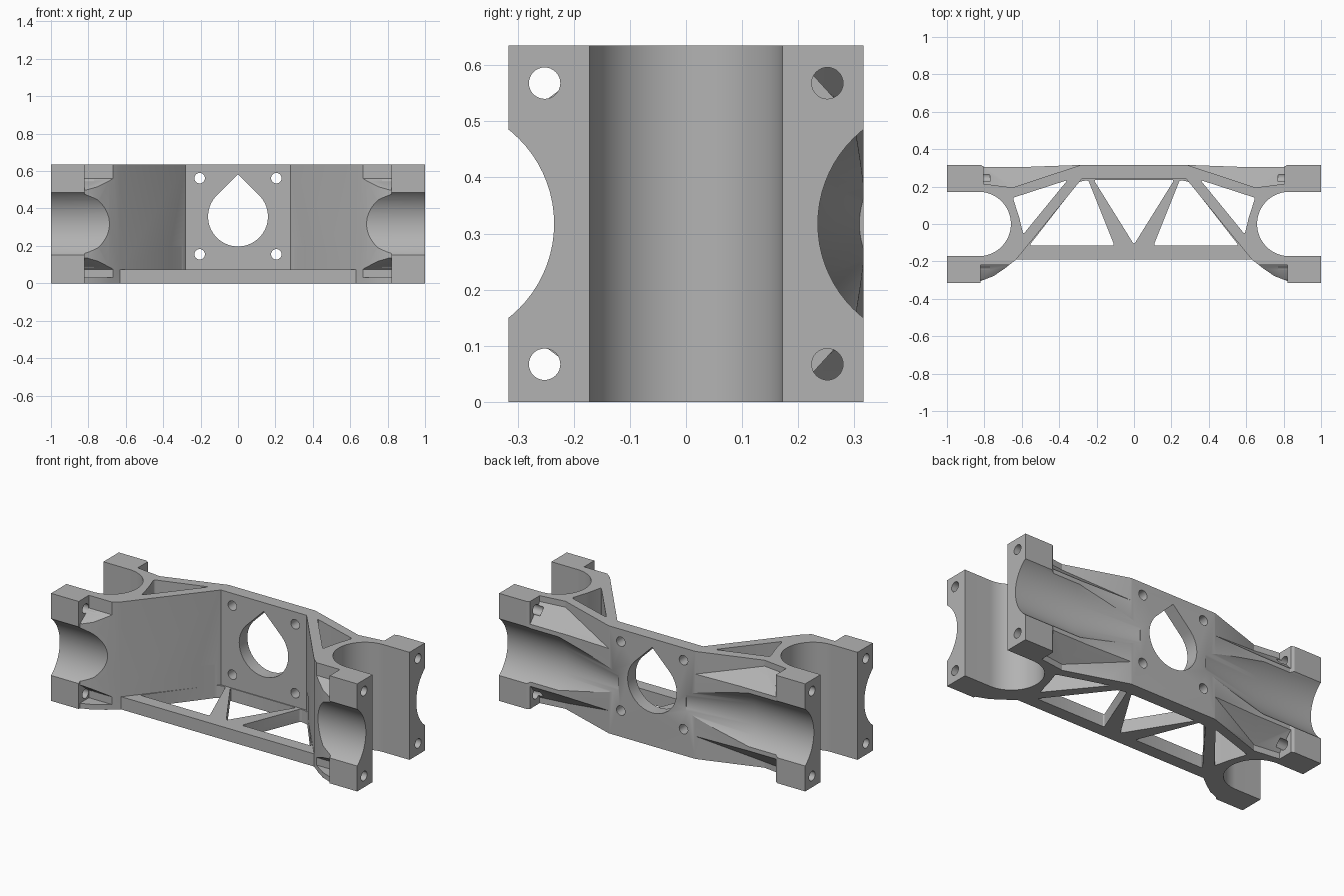
import bpy, bmesh, math
from mathutils import Vector

if "Cube" in bpy.data.objects:
    bpy.data.objects.remove(bpy.data.objects["Cube"], do_unlink=True)

H = 0.635
MID = H / 2

# Single flat grey
grey = bpy.data.materials.new("light_grey")
grey.use_nodes = True
grey.diffuse_color = (0.45, 0.45, 0.45, 1)
grey.node_tree.nodes["Principled BSDF"].inputs["Base Color"].default_value = (0.45, 0.45, 0.45, 1)


def finish(name, bm):
    bmesh.ops.recalc_face_normals(bm, faces=bm.faces)
    mesh = bpy.data.meshes.new(name)
    bm.to_mesh(mesh)
    bm.free()
    mesh.materials.append(grey)
    obj = bpy.data.objects.new(name, mesh)
    bpy.context.collection.objects.link(obj)
    return obj


def prism(name, points, lo, hi, axis="Z", fillet=0):
    """Extrude a 2D outline along an axis, optionally rounding its corners."""
    place = {"Z": lambda u, v, w: (u, v, w),
             "Y": lambda u, v, w: (u, w, v),
             "X": lambda u, v, w: (w, u, v)}[axis]
    bm = bmesh.new()
    a = [bm.verts.new(place(u, v, lo)) for u, v in points]
    b = [bm.verts.new(place(u, v, hi)) for u, v in points]
    bm.faces.new(a)
    bm.faces.new(b)
    n = len(points)
    for i in range(n):
        j = (i + 1) % n
        bm.faces.new((a[i], a[j], b[j], b[i]))
    if fillet:
        edges = [bm.edges.get((p, q)) for p, q in zip(a, b)]
        bmesh.ops.bevel(bm, geom=edges, offset=fillet, offset_type='OFFSET',
                        segments=4, profile=0.5, affect='EDGES')
    return finish(name, bm)


def hull(name, points):
    bm = bmesh.new()
    for p in points:
        bm.verts.new(p)
    bmesh.ops.convex_hull(bm, input=bm.verts)
    bmesh.ops.dissolve_limit(bm, angle_limit=0.002, verts=bm.verts, edges=bm.edges)
    return finish(name, bm)


def arc(cx, cy, r, start, end, steps):
    angles = [math.radians(start + (end - start) * i / steps) for i in range(steps + 1)]
    return [(cx + r * math.cos(t), cy + r * math.sin(t)) for t in angles]


def circle(cx, cy, r, n=32):
    return arc(cx, cy, r, 0, 360, n)[:-1]


def flip(points, s):
    return [(s * p[0], *p[1:]) for p in points]


# Full-height body, mirrored from its left half outline
half = [(.63, -.19), (.69, -.237), (.75, -.278), (.82, -.305), (.82, -.316), (1, -.316),
        (1, .316), (.82, .316), (.80, .305), (.58, .305), (.28, .316)]
body = prism("suspension_bracket", half + flip(half, -1)[::-1], 0, H)
cutters = []

# Front cavity above the truss floor
cavity = [(.28, .24), (.63, -.19), (.63, -.40)]
cutters.append(prism("front_cavity", cavity + flip(cavity, -1)[::-1], .075, 1))

# Teardrop opening in the centre plate
tear = arc(0, .357, .16, 45, -225, 48) + [(0, .357 + .16 * math.sqrt(2))]
cutters.append(prism("teardrop_hole", tear, .15, .45, "Y"))

# Central floor opening
cutters.append(prism("centre_floor_hole", [(-.215, .235), (.215, .235), (0, -.11)],
                     -.1, .2, fillet=.012))

for s in (1, -1):
    side = "left" if s > 0 else "right"
    # Vertical half-round saddle
    bore = [(1.1, -.172)] + arc(.83, 0, .172, 270, 90, 40) + [(1.1, .172)]
    cutters.append(prism(side + "_saddle", flip(bore, s), -.1, 1))

    # Floor opening and outer triangular pocket
    floor_hole = [(.245, .235), (.295, .225), (.56, -.115), (.105, -.115)]
    cutters.append(prism(side + "_floor_hole", flip(floor_hole, s), -.1, .2, fillet=.012))
    pocket = [(.355, .235), (.648, .14), (.615, .04), (.592, -.055)]
    cutters.append(prism(side + "_pocket", flip(pocket, s), -.1, 1, fillet=.012))

    # Lengthwise round channels, the rear one tapering into the centre plate
    rear, front = [], []
    for x, r in ((.22, .14), (.62, .214), (1.1, .214)):
        rear += [(s * x, y, z) for y, z in circle(.449, MID, r, 72)]
    for x in (.5, 1.1):
        front += [(s * x, y, z) for y, z in circle(-.449, MID, .214, 72)]
    cutters.append(hull(side + "_rear_channel", rear))
    cutters.append(hull(side + "_front_channel", front))

    # Sloped reliefs beside the clamp pads, above and below the channels
    rear_relief = [(.28, .317, .64), (.65, .195, .64), (.805, .215, .64), (.805, .4, .64),
                   (.28, .4, .64), (.28, .317, .5), (.60, .306, .5), (.805, .306, .5),
                   (.805, .4, .5), (.28, .4, .5), (.65, .195, .60), (.805, .215, .60)]
    front_relief = [(x, y, z) for x in (.66, .82)
                    for y, z in ((-.4, .5), (-.3, .5), (-.22, .56), (-.22, .65), (-.4, .65))]
    for label, pts in (("rear", rear_relief), ("front", front_relief)):
        cutters.append(hull(side + label + "_upper_relief", flip(pts, s)))
        floor = .03 if label == "front" else -.01
        low = [(x, y, max(H - z, floor)) for x, y, z in flip(pts, s)]
        cutters.append(hull(side + label + "_lower_relief", low))

    for z in (.067, .568):
        # Clamp bolt holes
        for y in (-.252, .252):
            lo, hi = sorted((s * .77, s * 1.1))
            cutters.append(prism(side + "_bolt_hole", circle(y, z, .028), lo, hi, "X"))
    for z in (.155, .562):
        # Centre plate screw holes
        cutters.append(prism(side + "_screw_hole", circle(s * .205, z, .028), .15, .45, "Y"))

# Carve the body
for cutter in cutters:
    cutter.hide_render = True
    mod = body.modifiers.new(cutter.name, 'BOOLEAN')
    mod.operation = 'DIFFERENCE'
    mod.solver = 'EXACT'
    mod.object = cutter
bpy.context.view_layer.update()
evaluated = body.evaluated_get(bpy.context.evaluated_depsgraph_get())
carved = bpy.data.meshes.new_from_object(evaluated)
body.modifiers.clear()
body.data = carved
for cutter in cutters:
    bpy.data.objects.remove(cutter, do_unlink=True)

# Smooth round surfaces, keep machined edges sharp
bpy.ops.object.select_all(action='DESELECT')
body.select_set(True)
bpy.context.view_layer.objects.active = body
bpy.ops.object.shade_smooth_by_angle(angle=math.radians(25))
